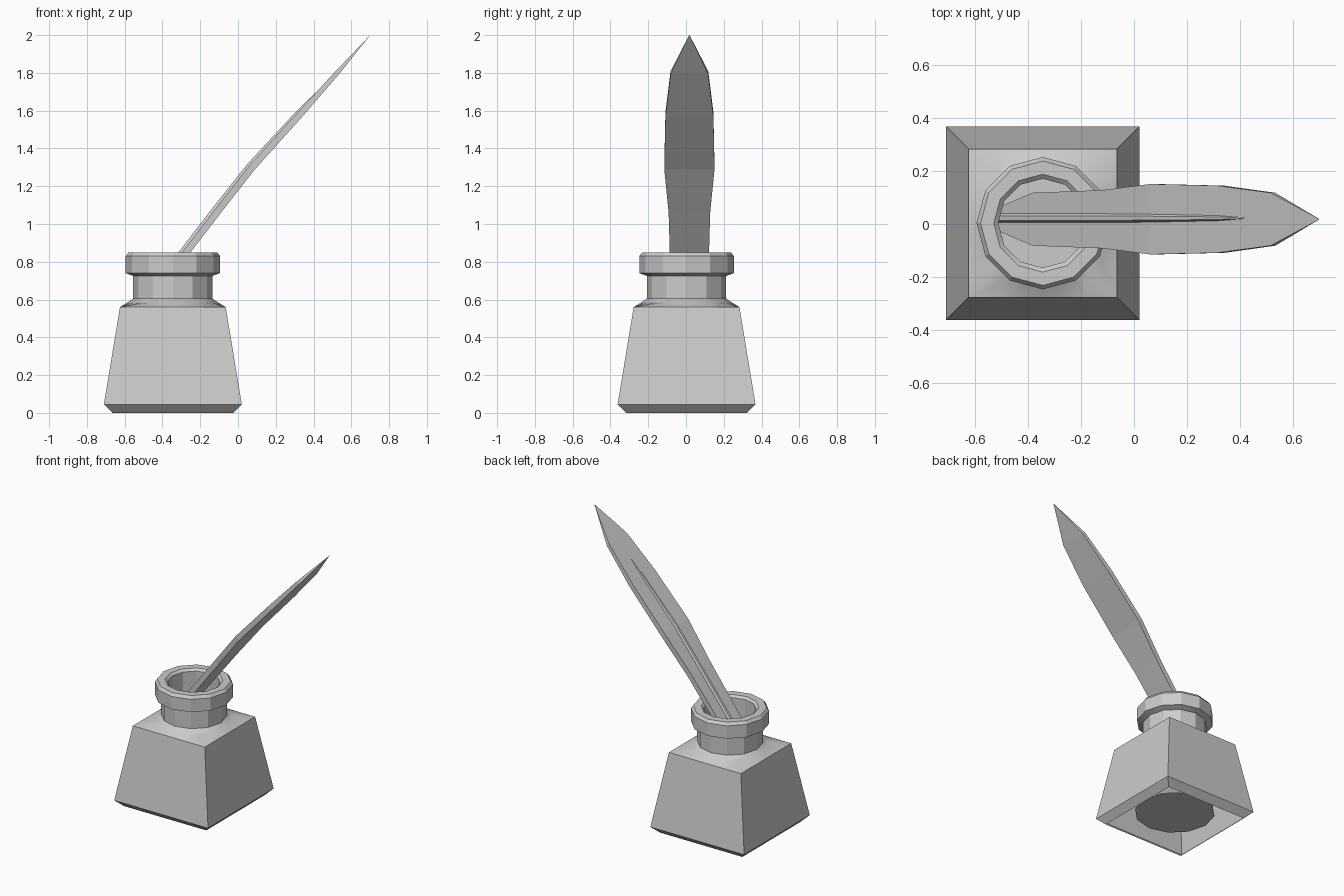
import bpy, bmesh, math
from mathutils import Vector

if "Cube" in bpy.data.objects:
    bpy.data.objects.remove(bpy.data.objects["Cube"])

CX, CY = -0.345, 0.003      # bottle axis
QY = 0.018                  # quill centre line


def radius(kind, r, a):
    """Distance to the outline of a square or 12-sided ring at angle a."""
    if kind == 'square':
        return r / max(abs(math.cos(a)), abs(math.sin(a)))
    step = math.pi / 6
    return r * math.cos(step / 2) / math.cos((a + 1e-9) % step - step / 2)


def ring(kind, r, z, n=24):
    angles = [2 * math.pi * i / n for i in range(n)]
    return [(CX + radius(kind, r, a) * math.cos(a),
             CY + radius(kind, r, a) * math.sin(a), z) for a in angles]


def loft(name, rings, cap_start=False, cap_end=False, smooth=None):
    bm = bmesh.new()
    loops = [[bm.verts.new(p) for p in r] for r in rings]
    for a, b in zip(loops, loops[1:]):
        n = len(a)
        for i in range(n):
            bm.faces.new((a[i], a[(i + 1) % n], b[(i + 1) % n], b[i]))
    if cap_start:
        bm.faces.new(loops[0][::-1])
    if cap_end:
        bm.faces.new(loops[-1])
    bmesh.ops.remove_doubles(bm, verts=bm.verts, dist=1e-5)
    bmesh.ops.recalc_face_normals(bm, faces=bm.faces)
    me = bpy.data.meshes.new(name)
    bm.to_mesh(me)
    bm.free()
    ob = bpy.data.objects.new(name, me)
    bpy.context.collection.objects.link(ob)
    if smooth:
        bpy.context.view_layer.objects.active = ob
        ob.select_set(True)
        bpy.ops.object.shade_smooth_by_angle(angle=math.radians(smooth))
        ob.select_set(False)
    return ob


# Bottle: square body, round neck and lip, then down the inside of the neck
S, C = 'square', 'round'
profile = [(S, .32, 0), (S, .365, .045), (S, .28, .56), (C, .24, .585),
           (C, .21, .605), (C, .21, .725), (C, .25, .74), (C, .25, .83),
           (C, .235, .85), (C, .185, .85), (C, .168, .835), (C, .168, .58)]
loft('ink_bottle', [ring(*p) for p in profile], smooth=24)

# Floor of the bottle, seen through the open underside
loft('ink_floor', [ring(C, .262, .065), ring(C, .262, .072)], True, True)

# Feather vane: thin slab along a bent path (x, z, half width, half thickness)
path = [(-.50, .56, .045, .015), (-.37, .725, .10, .018), (-.105, 1.07, .11, .018),
        (.075, 1.30, .133, .018), (.328, 1.58, .127, .017), (.525, 1.80, .10, .012),
        (.70, 2.0, .001, .001)]


def normal_at(i):
    a, b = path[max(i - 1, 0)], path[min(i + 1, len(path) - 1)]
    d = Vector((b[0] - a[0], 0, b[1] - a[1])).normalized()
    return Vector((-d.z, 0, d.x))


vane = []
for i, (x, z, w, t) in enumerate(path):
    c, n = Vector((x, QY, z)), normal_at(i) * t
    if i == len(path) - 1:
        n *= 0
    s = Vector((0, w, 0))
    vane.append([c - s - n, c + s - n, c + s + n, c - s + n])
loft('feather_vane', vane, True)

# Quill shaft: six-sided taper lying on the upper face of the vane
shaft_path = [(-.57, .46, .010, .006)] + [
    (x, z, t, r) for (x, z, w, t), r in zip(path[:5], (.017, .017, .017, .015, .010))
] + [(.452, 1.715, .014, .001)]
shaft = []
for i, (x, z, t, r) in enumerate(shaft_path):
    n = normal_at(min(max(i - 1, 0), 4))
    c = Vector((x, QY + .004, z)) + n * t
    shaft.append([c + n * r * math.sin(a) + Vector((0, r * math.cos(a), 0))
                  for a in (k * math.pi / 3 for k in range(6))])
loft('quill_shaft', shaft, True, True)
